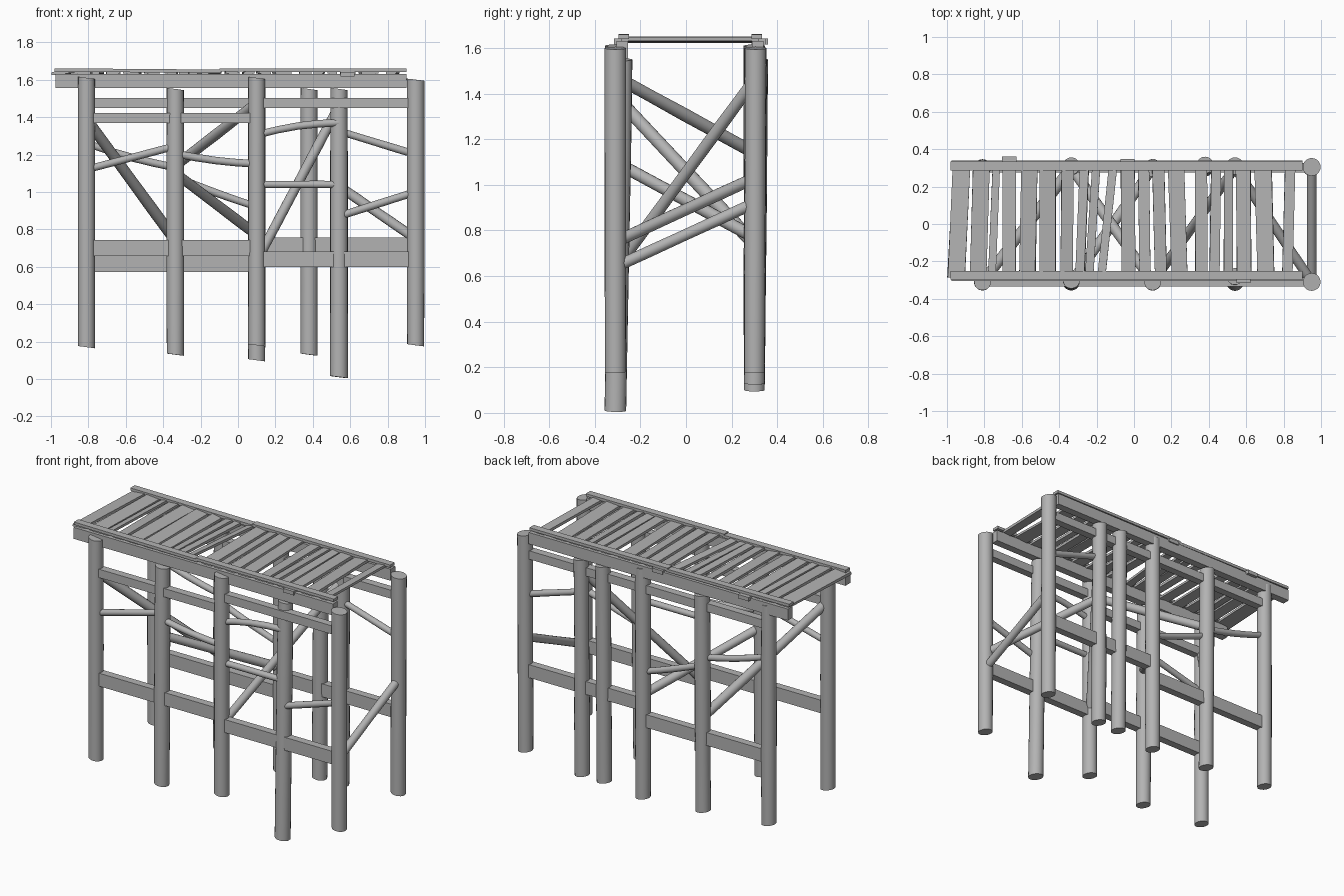
import bpy, bmesh, math, random
from mathutils import Vector

random.seed(4)
if "Cube" in bpy.data.objects:
    bpy.data.objects.remove(bpy.data.objects["Cube"], do_unlink=True)

wood = bpy.data.materials.new("weathered_grey")
wood.use_nodes = True
GREY = (0.45, 0.45, 0.45, 1)
wood.diffuse_color = GREY
wood.node_tree.nodes["Principled BSDF"].inputs["Base Color"].default_value = GREY


def finish(name, bm, smooth=False):
    bmesh.ops.recalc_face_normals(bm, faces=bm.faces)
    me = bpy.data.meshes.new(name)
    bm.to_mesh(me)
    bm.free()
    me.materials.append(wood)
    ob = bpy.data.objects.new(name, me)
    bpy.context.collection.objects.link(ob)
    if smooth:
        bpy.ops.object.select_all(action='DESELECT')
        ob.select_set(True)
        bpy.context.view_layer.objects.active = ob
        bpy.ops.object.shade_smooth_by_angle(angle=math.radians(40))


def log(name, a, b, r, bow=0.0, cut=0.0, sides=14):
    """Round timber from a to b, with a slight bow and skewed ends."""
    a, b = Vector(a), Vector(b)
    axis = (b - a).normalized()
    side = axis.cross(Vector((0, 1, 0))).normalized()
    up = axis.cross(side)
    bm = bmesh.new()
    rings = []
    for i in range(5):
        t = i / 4
        c = a.lerp(b, t) + Vector((0, 0, bow * math.sin(math.pi * t)))
        rad = r * random.uniform(0.96, 1.04)
        skew = cut if i in (0, 4) else 0
        ring = []
        for k in range(sides):
            ang = math.tau * k / sides
            off = side * math.cos(ang) + up * math.sin(ang)
            ring.append(bm.verts.new(c + off * rad + axis * skew * math.cos(ang)))
        rings.append(ring)
    for lo, hi in zip(rings, rings[1:]):
        for k in range(sides):
            n = (k + 1) % sides
            bm.faces.new((lo[k], lo[n], hi[n], hi[k]))
    bm.faces.new(rings[0])
    bm.faces.new(rings[-1])
    finish(name, bm, True)


def board(name, a, b, width, height):
    """Sawn board along x from a to b (centre points)."""
    bm = bmesh.new()
    ends = []
    for p in (a, b):
        ends.append([bm.verts.new((p[0], p[1] + sy * width / 2, p[2] + sz * height / 2))
                     for sy, sz in ((-1, -1), (1, -1), (1, 1), (-1, 1))])
    for k in range(4):
        n = (k + 1) % 4
        bm.faces.new((ends[0][k], ends[0][n], ends[1][n], ends[1][k]))
    bm.faces.new(ends[0])
    bm.faces.new(ends[1])
    finish(name, bm)


F, B = -0.31, 0.3
X = [-0.81, -0.335, 0.1, 0.54, 0.95]

# Posts: x, bottom, top, lean in y
front = [(X[0], .17, 1.61, 0), (X[1], .13, 1.55, .01), (X[2], .18, 1.61, 0),
         (X[3], .01, 1.55, .03), (X[4], .18, 1.6, 0)]
back = [(X[0], .17, 1.61, 0), (X[1], .13, 1.55, .01), (X[2], .1, 1.61, 0),
        (.38, .13, 1.55, .015), (X[3], .13, 1.55, .01), (X[4], .18, 1.6, .005)]
for row, y, posts in (("front", F, front), ("back", B, back)):
    for x, z0, z1, lean in posts:
        log(row + "_post", (x, y, z0), (x, y + lean, z1), 0.046, cut=0.006, sides=20)

# Lower and upper side rails
for row, y, low, high in (("front", F, (.7, .64), (1.395, 1.475)),
                          ("back", B, (.615, .715), (1.475, 1.475))):
    for k in range(2):
        x0, x1 = (X[0], X[2]) if k == 0 else (X[2], X[4])
        board(row + "_lower_rail", (x0, y, low[k]), (x1, y, low[k]), .05, .085)
        board(row + "_upper_rail", (x0, y, high[k]), (x1, y, high[k]), .05, .055)

# Poles along the sides
for name, y, x0, z0, x1, z1, bow in (
        ("front_pole", F, X[0], 1.12, X[1], 1.245, 0),
        ("front_pole", F, X[1], 1.205, X[2], 1.15, -.01),
        ("front_pole", F, X[2], 1.305, X[3], 1.37, .015),
        ("front_pole", F, X[2], 1.04, X[3], 1.04, 0),
        ("front_pole", F, X[3], .87, X[4], 1.0, 0),
        ("back_pole", B, X[0], 1.26, X[1], 1.13, -.01),
        ("back_pole", B, X[1], 1.08, X[2], .92, -.005),
        ("back_pole", B, X[3], 1.325, X[4], 1.2, 0)):
    log(name, (x0, y, z0), (x1, y, z1), 0.02, bow)

# Diagonal braces across the frame
for xf, zf, xb, zb, r in ((X[0], 1.39, X[1], .74, .03), (X[2], 1.475, X[1], 1.14, .028),
                          (X[1], 1.1, X[2], .77, .028), (X[2], .63, X[3], 1.46, .026),
                          (X[4], .75, X[3], 1.03, .026), (X[4], .64, X[4], .92, .026)):
    log("cross_brace", (xf, F, zf), (xb, B, zb), r)

# Deck beams and edge caps
board("front_deck_beam", (-.975, -.28, 1.593), (.9, -.28, 1.593), .05, .075)
board("back_deck_beam", (-.975, .315, 1.593), (.9, .315, 1.593), .05, .075)
for y in (-.273, .31):
    board("edge_cap", (-.98, y, 1.652), (-.09, y, 1.645), .046, .018)
    board("edge_cap", (-.1, y, 1.652), (.9, y, 1.65), .046, .018)

# Small blocks under the caps
for x, y in ((-.667, .33), (-.035, .318), (.585, -.285)):
    board("deck_block", (x - .038, y, 1.629), (x + .038, y, 1.629), .06, .025)

# Deck planks: front centre, back centre, width
planks = [(-.95, -.92, .095), (-.835, -.815, .088), (-.76, -.735, .04), (-.667, -.667, .07),
          (-.57, -.56, .085), (-.46, -.46, .085), (-.36, -.355, .065), (-.29, -.265, .05),
          (-.24, -.2, .045), (-.175, -.11, .045), (-.03, -.035, .075), (.06, .05, .06),
          (.145, .13, .065), (.245, .225, .085), (.36, .36, .065), (.43, .44, .055),
          (.505, .505, .05), (.59, .585, .08), (.705, .69, .09), (.82, .835, .055)]
for xf, xb, w in planks:
    bm = bmesh.new()
    tilt = random.uniform(-.006, .006)
    verts = []
    for z in (1.629, 1.646):
        for x, y, s in ((xf, -.285, -1), (xf, -.285, 1), (xb, .32, 1), (xb, .32, -1)):
            wide = w * random.uniform(.92, 1.05)
            verts.append(bm.verts.new((x + s * wide / 2, y, z + s * tilt)))
    for k in range(4):
        n = (k + 1) % 4
        bm.faces.new((verts[k], verts[n], verts[n + 4], verts[k + 4]))
    bm.faces.new(verts[:4])
    bm.faces.new(verts[4:])
    finish("deck_plank", bm)
